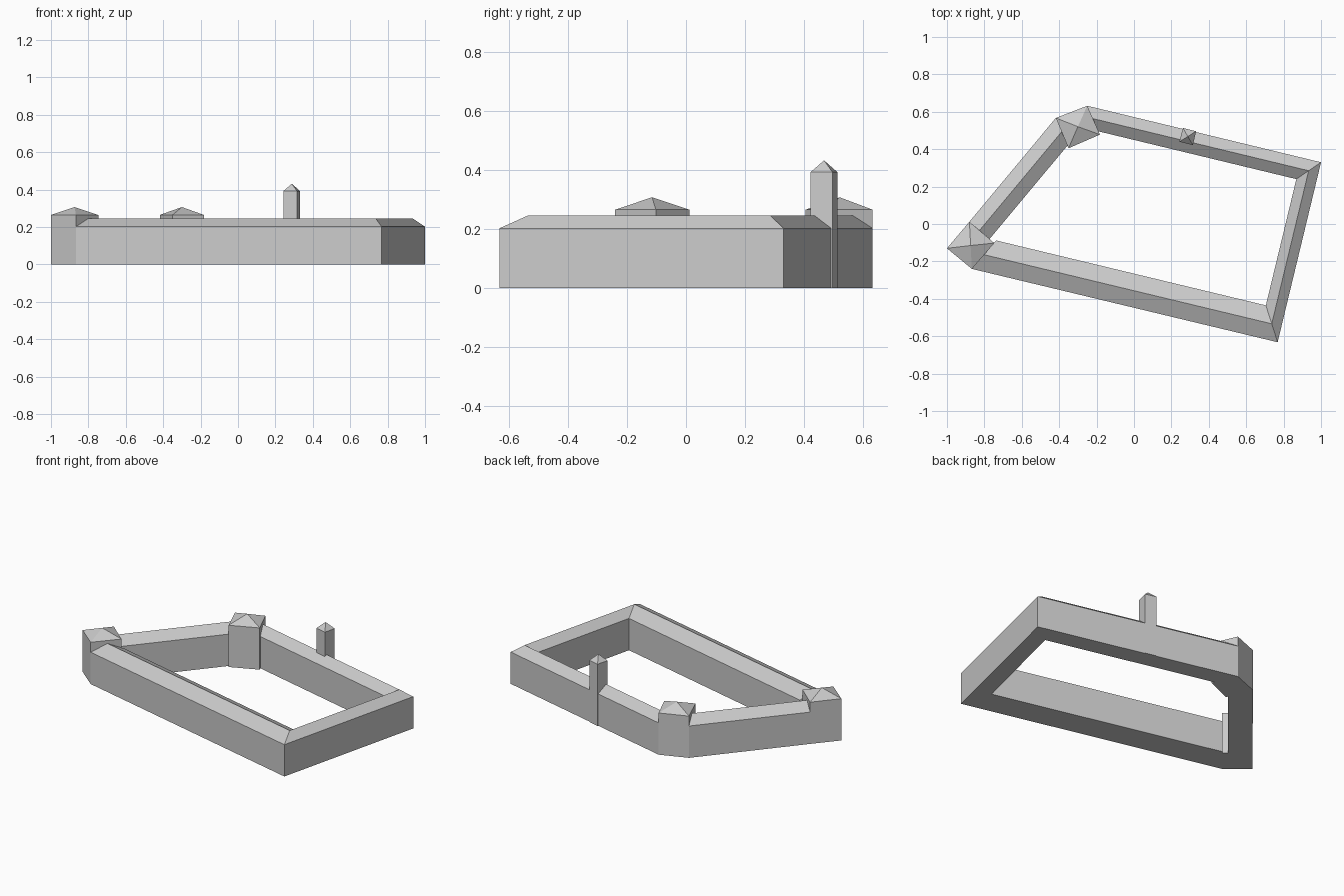
import bpy, bmesh

if "Cube" in bpy.data.objects:
    bpy.data.objects.remove(bpy.data.objects["Cube"])

EAVE, RIDGE = 0.202, 0.246


def finish(bm, name):
    bmesh.ops.recalc_face_normals(bm, faces=bm.faces)
    mesh = bpy.data.meshes.new(name)
    bm.to_mesh(mesh)
    bm.free()
    obj = bpy.data.objects.new(name, mesh)
    bpy.context.collection.objects.link(obj)
    return obj


def gabled_wing(name, sections):
    """Gabled range swept through (outer, inner) corner pairs."""
    bm = bmesh.new()
    rings = []
    for (ox, oy), (ix, iy) in sections:
        pts = [(ox, oy, 0), (ox, oy, EAVE),
               ((ox + ix) / 2, (oy + iy) / 2, RIDGE),
               (ix, iy, EAVE), (ix, iy, 0)]
        rings.append([bm.verts.new(p) for p in pts])
    for a, b in zip(rings, rings[1:]):
        for i in range(5):
            j = (i + 1) % 5
            bm.faces.new((a[i], a[j], b[j], b[i]))
    bm.faces.new(rings[0])
    bm.faces.new(rings[-1])
    return finish(bm, name)


def tower(name, corners, eave, peak):
    """Four-sided tower with a low pyramid roof."""
    bm = bmesh.new()
    low = [bm.verts.new((x, y, 0)) for x, y in corners]
    top = [bm.verts.new((x, y, eave)) for x, y in corners]
    cx = sum(c[0] for c in corners) / 4
    cy = sum(c[1] for c in corners) / 4
    apex = bm.verts.new((cx, cy, peak))
    bm.faces.new(low)
    for i in range(4):
        j = (i + 1) % 4
        bm.faces.new((low[i], low[j], top[j], top[i]))
        bm.faces.new((top[i], top[j], apex))
    return finish(bm, name)


# Front, right and back ranges, mitred at the two right-hand corners
gabled_wing("main_wings", [
    ((-0.867, -0.24), (-0.737, -0.088)),
    ((0.768, -0.632), (0.705, -0.435)),
    ((1.0, 0.33), (0.868, 0.24)),
    ((-0.25, 0.632), (-0.197, 0.497)),
])

# Slanted left range between the corner towers
gabled_wing("left_wing", [
    ((-0.418, 0.567), (-0.355, 0.42)),
    ((-0.88, 0.012), (-0.772, -0.08)),
])

# Corner towers
tower("back_corner_tower",
      [(-0.418, 0.567), (-0.25, 0.632), (-0.182, 0.478), (-0.35, 0.405)],
      0.265, 0.307)
tower("left_corner_tower",
      [(-1.0, -0.13), (-0.88, 0.012), (-0.747, -0.102), (-0.867, -0.24)],
      0.265, 0.307)

# Slim turret astride the back range
tower("turret",
      [(0.262, 0.513), (0.332, 0.496), (0.315, 0.422), (0.242, 0.44)],
      0.392, 0.432)
